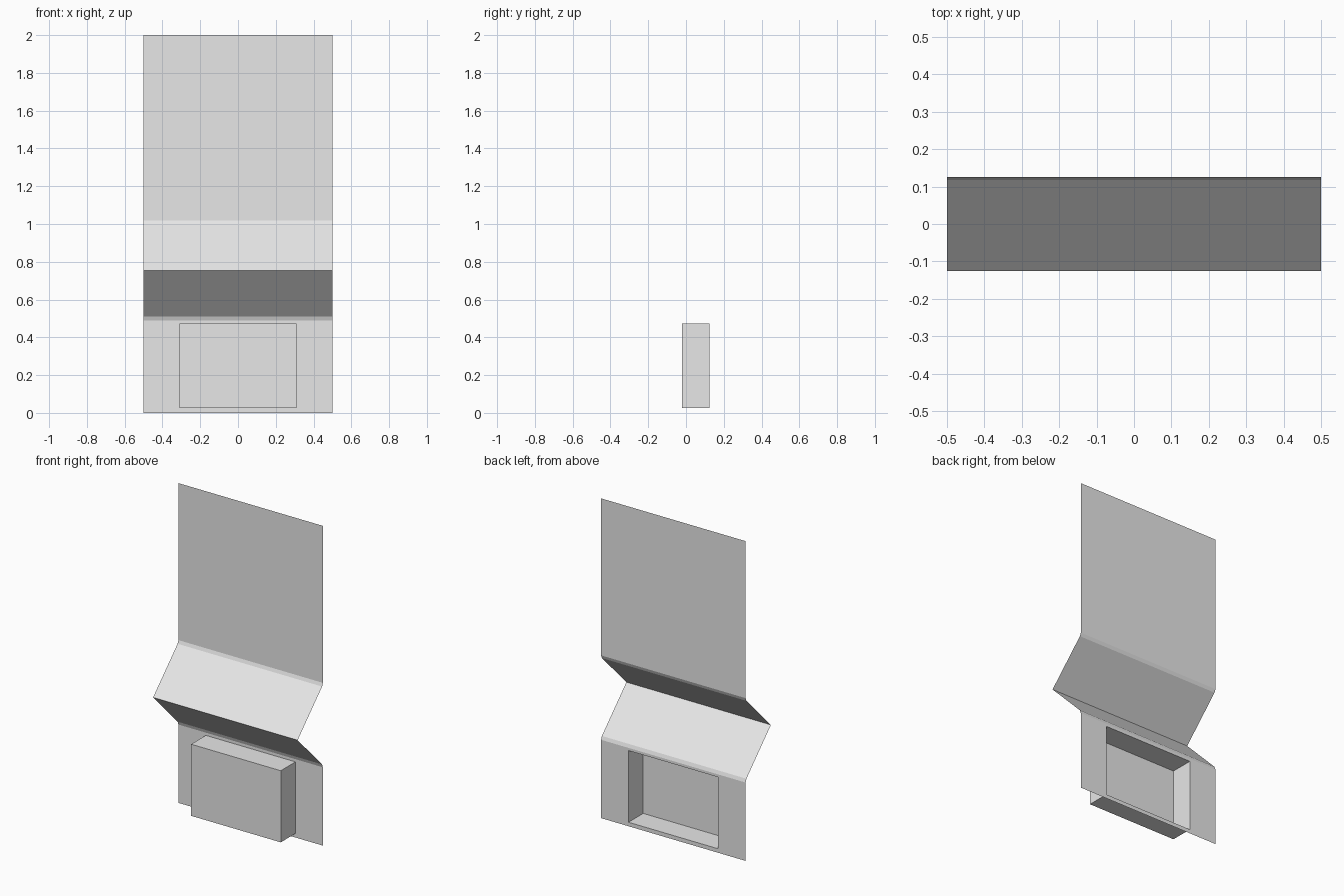
import bpy

if "Cube" in bpy.data.objects:
    bpy.data.objects.remove(bpy.data.objects["Cube"], do_unlink=True)

grey = bpy.data.materials.new("light grey")
grey.use_nodes = True
grey.diffuse_color = (0.8, 0.8, 0.8, 1)
grey.node_tree.nodes["Principled BSDF"].inputs["Base Color"].default_value = (0.8, 0.8, 0.8, 1)

HALF = 0.5       # half width of the sheet
BACK = 0.125     # plane of the flat panels


def rect(half, y, low, high):
    """Upright rectangle, counter-clockwise seen from the front."""
    return [(-half, y, low), (half, y, low), (half, y, high), (-half, y, high)]


def ring(a, b):
    """Quads joining two four-point loops starting at a and b."""
    return [(a + i, a + (i + 1) % 4, b + (i + 1) % 4, b + i) for i in range(4)]


def make(name, verts, faces):
    mesh = bpy.data.meshes.new(name)
    mesh.from_pydata(verts, [], faces)
    mesh.materials.append(grey)
    obj = bpy.data.objects.new(name, mesh)
    bpy.context.collection.objects.link(obj)
    return obj


# Lower panel with a rectangular opening
opening = rect(0.31, BACK, 0.025, 0.473)
make("lower_panel", rect(HALF, BACK, 0, 0.49) + opening, ring(0, 4))

# Shallow box pushed forward out of the opening, open at the back
make("box", opening + rect(0.31, -0.02, 0.025, 0.473), ring(0, 4) + [(4, 5, 6, 7)])

# Folded ridge with narrow bend strips, then the tall upper panel
profile = [(BACK, 0.49), (0.117, 0.511), (-BACK, 0.755), (0.117, 0.998), (BACK, 1.018), (BACK, 2)]
verts = [(x, y, z) for y, z in profile for x in (-HALF, HALF)]
faces = [(i, i + 1, i + 3, i + 2) for i in range(0, 2 * len(profile) - 2, 2)]
make("folded_upper_panel", verts, faces)
